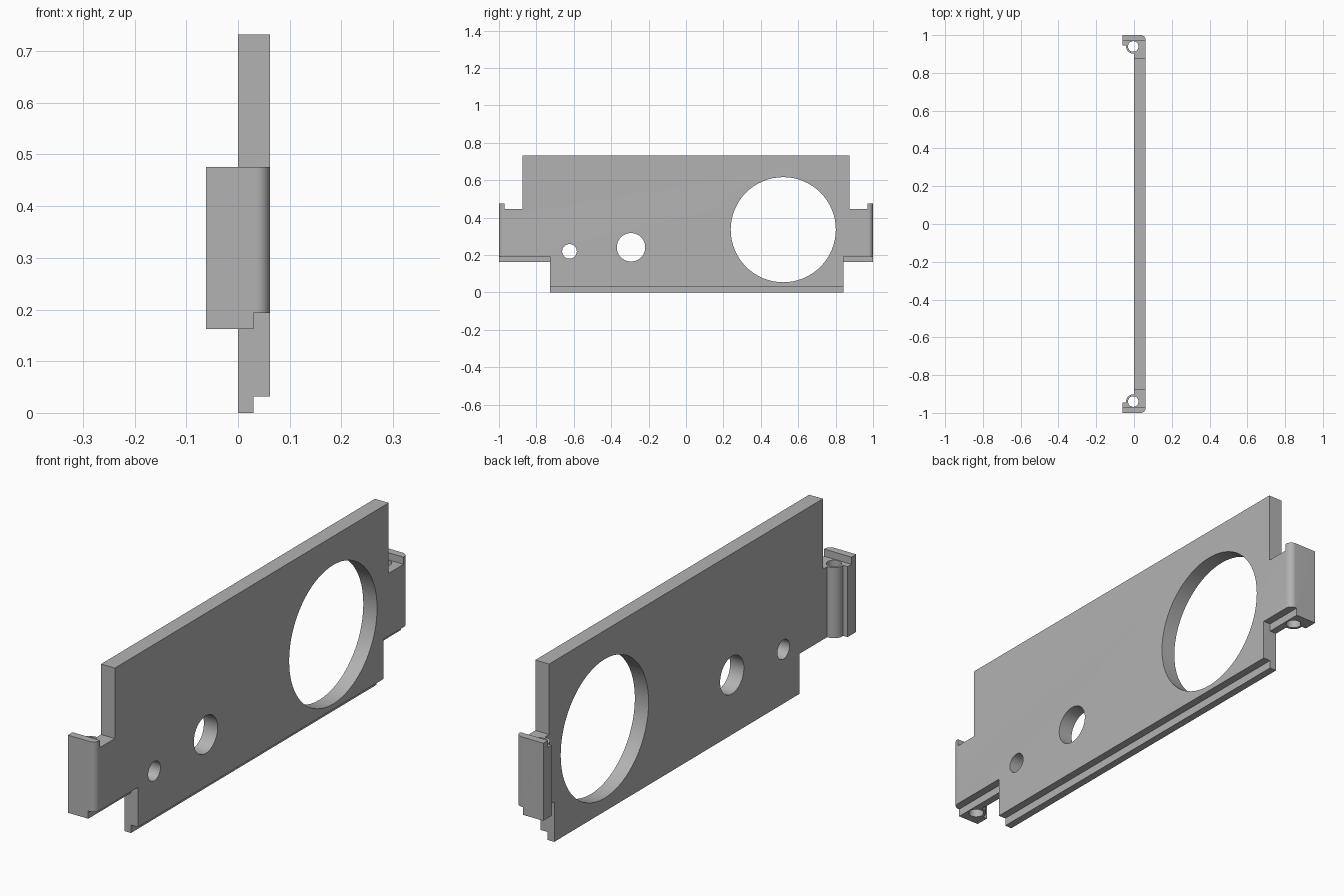
import bpy, bmesh
from math import cos, sin, radians

cube = bpy.data.objects.get("Cube")
if cube:
    bpy.data.objects.remove(cube, do_unlink=True)

grey = bpy.data.materials.new("plain grey")
grey.use_nodes = True
colour = (0.45, 0.45, 0.45, 1)
grey.diffuse_color = colour
grey.node_tree.nodes["Principled BSDF"].inputs["Base Color"].default_value = colour


def prism(name, outline, axis, low, high):
    """Extrude a closed outline along x (outline in y, z) or z (outline in x, y)."""
    bm = bmesh.new()
    place = (lambda a, b: (low, a, b)) if axis == "x" else (lambda a, b: (a, b, low))
    face = bm.faces.new([bm.verts.new(place(a, b)) for a, b in outline])
    moved = bmesh.ops.extrude_face_region(bm, geom=[face])["geom"]
    shift = (high - low, 0, 0) if axis == "x" else (0, 0, high - low)
    bmesh.ops.translate(bm, vec=shift, verts=[v for v in moved if isinstance(v, bmesh.types.BMVert)])
    bmesh.ops.recalc_face_normals(bm, faces=bm.faces)
    mesh = bpy.data.meshes.new(name)
    bm.to_mesh(mesh)
    bm.free()
    mesh.materials.append(grey)
    obj = bpy.data.objects.new(name, mesh)
    bpy.context.collection.objects.link(obj)
    return obj


def arc(a, b, r, start, end, steps):
    angles = [radians(start + (end - start) * i / steps) for i in range(steps + 1)]
    return [(a + r * cos(t), b + r * sin(t)) for t in angles]


def circle(a, b, r, steps=64):
    return arc(a, b, r, 0, 360, steps)[:-1]


def cut(outline, axis, low, high):
    cutter = prism("cutter", outline, axis, low, high)
    cutter.hide_render = True
    mod = panel.modifiers.new("cut", "BOOLEAN")
    mod.operation = "DIFFERENCE"
    mod.solver = "EXACT"
    mod.object = cutter
    bpy.ops.object.modifier_apply(modifier=mod.name)
    bpy.data.objects.remove(cutter, do_unlink=True)


# Plan outline: thin panel with a hooked ear and screw boss at each end
HALF, ROUND = 0.0615, 0.026
BOSS_X, BOSS_Y, BOSS_R = -0.004, 0.94, 0.038
ear = arc(BOSS_X, BOSS_Y, BOSS_R, -84, -180, 16)
ear += [(BOSS_X - BOSS_R, 0.945), (-HALF, 0.945), (-HALF, 1)]
ear += arc(HALF - ROUND, 1 - ROUND, ROUND, 90, 0, 10)
ear[0] = (0, ear[0][1])
plan = ear + [(x, -y) for x, y in reversed(ear)]
panel = prism("front_panel", plan, "z", 0, 0.732)
bpy.context.view_layer.objects.active = panel
panel.select_set(True)

# Rebate along the lower outer edges
left, right = -0.727, 0.842
cut([(-1.1, -0.1), (-1.1, 0.193), (left, 0.193), (left, 0.032),
     (right, 0.032), (right, 0.193), (1.1, 0.193), (1.1, -0.1)], "x", 0.03, 0.2)

# Notches above and below each ear, and the screw holes
for side, foot in ((-1, -left), (1, right)):
    top = [(0.875, 0.9), (0.875, 0.447), (0.97, 0.447), (0.97, 0.476), (1.1, 0.476), (1.1, 0.9)]
    under = [(foot, -0.1), (1.1, -0.1), (1.1, 0.162), (foot, 0.162)]
    for outline in (top, under):
        cut([(side * y, z) for y, z in outline], "x", -0.2, 0.2)
    cut(circle(BOSS_X, side * BOSS_Y, 0.028, 32), "z", 0.1, 0.6)

# Round openings through the panel
for y, z, r in ((0.52, 0.335, 0.281), (-0.294, 0.241, 0.076), (-0.623, 0.219, 0.039)):
    cut(circle(y, z, r), "x", -0.2, 0.2)

bpy.ops.object.shade_smooth_by_angle(angle=radians(30))
